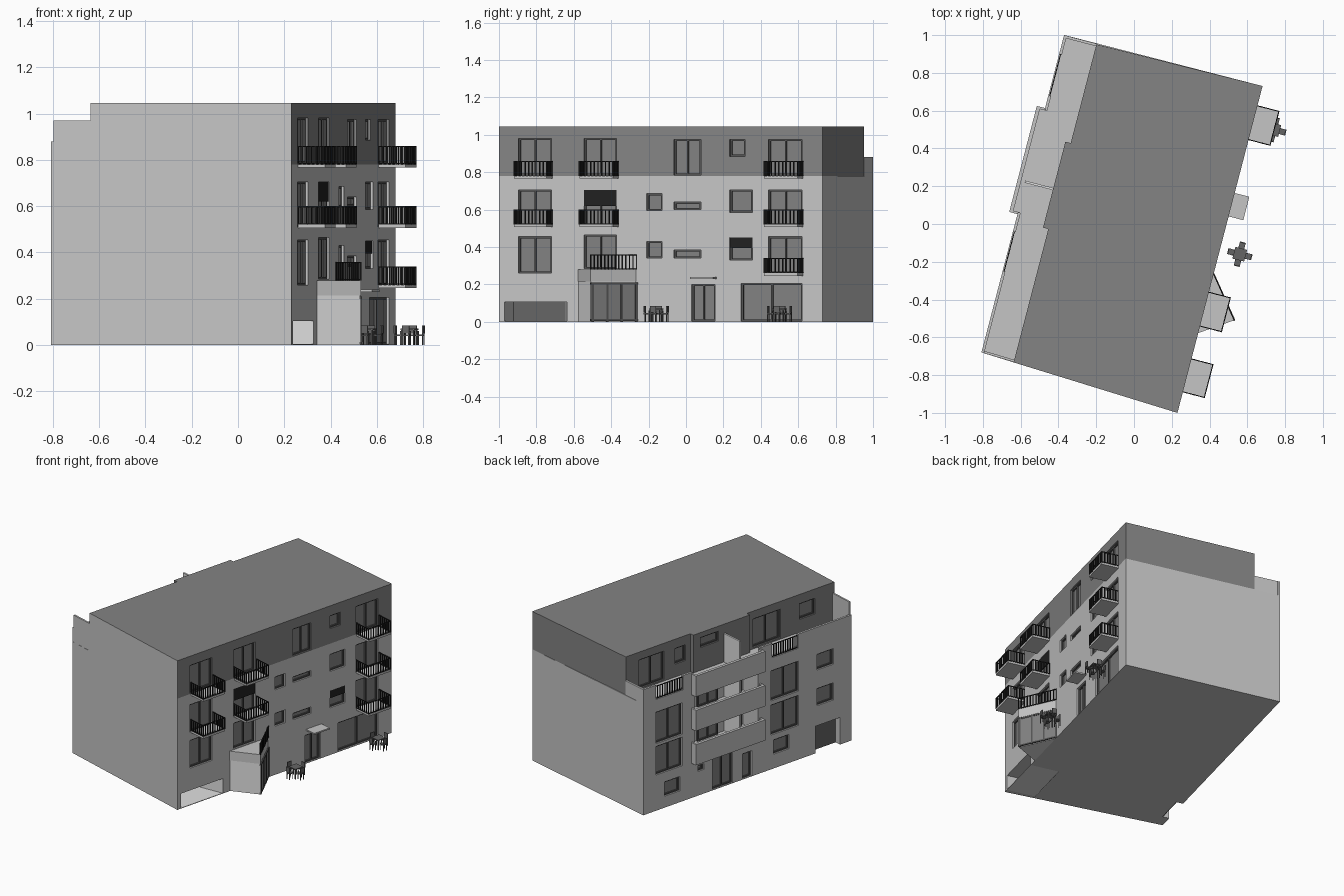
import bpy, bmesh, math
from mathutils import Matrix, Vector

if "Cube" in bpy.data.objects:
    bpy.data.objects.remove(bpy.data.objects["Cube"])

# Building frame: local x = outward from the east facade, local y = along it
FRAME = Matrix.Translation((0.23, -1.0, 0)) @ Matrix.Rotation(math.radians(-14.6), 4, 'Z')
WEST, SETBACK, BAY = -1.085, -0.907, -0.936


def material(name, v):
    m = bpy.data.materials.new(name)
    m.use_nodes = True
    m.diffuse_color = (v, v, v, 1)
    m.node_tree.nodes["Principled BSDF"].inputs["Base Color"].default_value = (v, v, v, 1)
    return m


LIGHT = material("light render", 0.56)
DARK = material("grey render", 0.23)
WHITE = material("white plaster", 0.75)
GLASS = material("window glass", 0.22)
FRAMES = material("window frame", 0.09)
BLACK = material("black metal", 0.015)
DOOR = material("garage door", 0.13)

parts = {}


def get_part(name, mat):
    if name not in parts:
        parts[name] = (bmesh.new(), mat)
    return parts[name][0]


def box(name, mat, x, y, z):
    size = Vector((x[1] - x[0], y[1] - y[0], z[1] - z[0]))
    mid = Vector((sum(x), sum(y), sum(z))) / 2
    bmesh.ops.create_cube(get_part(name, mat), size=1,
                          matrix=Matrix.Translation(mid) @ Matrix.Diagonal((*size, 1)))


def wall(name, mat, p, q, z, thick):
    """Upright slab between two plan points."""
    p, q = Vector(p), Vector(q)
    d, mid = q - p, (p + q) / 2
    m = Matrix.Translation((mid.x, mid.y, sum(z) / 2)) @ Matrix.Rotation(math.atan2(d.y, d.x), 4, 'Z')
    bmesh.ops.create_cube(get_part(name, mat), size=1,
                          matrix=m @ Matrix.Diagonal((d.length, thick, z[1] - z[0], 1)))


def prism(name, mat, plan, z):
    bm = get_part(name, mat)
    base = bm.faces.new([bm.verts.new((*p, z[0])) for p in plan])
    top = bmesh.ops.extrude_face_region(bm, geom=[base])["geom"]
    bmesh.ops.translate(bm, vec=(0, 0, z[1] - z[0]),
                        verts=[v for v in top if isinstance(v, bmesh.types.BMVert)])
    bmesh.ops.recalc_face_normals(bm, faces=bm.faces)


def railing(name, p, q, z, height=0.08):
    p, q = Vector(p), Vector(q)
    n = max(2, round((q - p).length / 0.02))
    for i in range(n + 1):
        c = p.lerp(q, i / n)
        box(name, BLACK, (c.x - .003, c.x + .003), (c.y - .003, c.y + .003), (z, z + height))
    for h in (.006, height):
        wall(name, BLACK, p, q, (z + h - .005, z + h), .005)


def window(name, plane, side, y, z, panes=1, depth=.025, cut=True, blind=0):
    """Recessed opening with frame, mullions, glass and optional blind."""
    def span(a, b):
        return tuple(sorted((plane - side * a, plane - side * b)))
    if cut:
        box("cutter", GLASS, span(depth, -.03), y, z)
    f = .009
    box(name + "_glass", GLASS, span(depth, depth - .004), y, z)
    bar = span(depth, depth - .014)
    for zz in ((z[0], z[0] + f), (z[1] - f, z[1])):
        box(name + "_frames", FRAMES, bar, y, zz)
    for i in range(panes + 1):
        c = y[0] + f / 2 + (y[1] - y[0] - f) * i / panes
        box(name + "_frames", FRAMES, bar, (c - f / 2, c + f / 2), z)
    if blind:
        box(name + "_blinds", BLACK, span(.01, .004), y, (z[1] - blind, z[1]))


# Main volumes
prism("lower_walls", LIGHT, [(0, 0), (0, 1.788), (WEST, 1.785), (WEST, .048)], (0, .78))
prism("top_floor", DARK, [(0, 0), (0, 1.788), (SETBACK, 1.78), (SETBACK, 1.24), (BAY, 1.24),
                          (BAY, .77), (SETBACK, .77), (SETBACK, .04)], (.78, 1.045))
for face in parts["top_floor"][0].faces:      # front gable stays light
    if face.normal.y < -.95 and face.calc_center_median().y < .1:
        face.material_index = 1

# East facade windows
for y, rows in {
    (.107, .29): ((.785, .98, 2, 0), (.51, .705, 2, 0), (.26, .455, 2, 0)),
    (.47, .65): ((.785, .98, 2, 0), (.51, .705, 2, .085), (.285, .465, 2, 0)),
    (.816, .9): ((.595, .685, 1, 0), (.34, .43, 1, 0)),
    (.966, 1.115): ((.785, .975, 2, 0), (.6, .64, 1, 0), (.34, .385, 1, 0)),
    (1.275, 1.36): ((.885, .975, 1, 0),),
    (1.275, 1.4): ((.585, .705, 1, 0), (.33, .45, 1, .055)),
    (1.488, 1.674): ((.785, .975, 2, 0), (.51, .705, 2, 0), (.26, .455, 2, 0)),
    (1.065, 1.193): ((.004, .2, 2, 0),),
    (1.338, 1.674): ((.004, .205, 2, 0),),
}.items():
    for z0, z1, panes, blind in rows:
        window("east", 0, 1, y, (z0, z1), panes, blind=blind)

# West facade windows
for y, rows in {
    (1.46, 1.68): ((.47, .69, 2), (.25, .45, 2)),
    (1.48, 1.61): ((.08, .18, 1),),
    (1.28, 1.33): ((.17, .21, 1),),
    (1.04, 1.21): ((.004, .22, 2),),
    (.88, .96): ((.004, .18, 1),),
    (.49, .72): ((.48, .69, 2), (.24, .45, 2)),
    (.57, .7): ((.1, .2, 1),),
    (.2, .335): ((.58, .69, 1), (.33, .45, 1)),
}.items():
    for z0, z1, panes in rows:
        window("west", WEST, -1, y, (z0, z1), panes)
for y, z, panes in (((1.46, 1.67), (.79, .99), 2), ((1.28, 1.37), (.87, .98), 1),
                    ((.49, .72), (.79, .99), 2), ((.2, .33), (.87, .98), 1)):
    window("west_top", SETBACK, -1, y, z, panes)
window("west_top", BAY, -1, (1.03, 1.18), (.94, 1.01))

# West garage
box("cutter", GLASS, (WEST - .03, WEST + .05), (.145, .35), (-.02, .19))
box("west_garage_door", DOOR, (WEST + .044, WEST + .05), (.145, .35), (0, .19))

# East ramp opening with splayed white jamb
box("cutter", GLASS, (-.2, .03), (.03, .38), (-.02, .105))
box("ramp_floor", WHITE, (-.2, 0), (.03, .38), (0, .004))
box("ramp_door", DOOR, (-.2, -.195), (.03, .38), (0, .105))
wall("ramp_jamb", WHITE, (-.002, .378), (-.19, .32), (0, .105), .005)

# Loggia recess, slabs, bands and partition
box("cutter", GLASS, (WEST - .1, BAY - .004), (.83, 1.36), (.3, .8))
for z in (.3, .54, .78):
    box("loggia_slabs", LIGHT, (-1.115, BAY), (.815, 1.375), (z - .03, z))
    box("loggia_bands", LIGHT, (-1.13, -1.11), (.805, 1.385), (z - .055, z + .09))
    for y in (.805, 1.373):
        box("loggia_bands", LIGHT, (-1.115, WEST + .01), (y, y + .012), (z - .055, z + .09))
    if z < .7:
        for y in ((.85, .95), (1.05, 1.22)):
            window("loggia", BAY - .004, -1, y, (z, z + .19), 2, depth=0, cut=False)
box("loggia_partition", WHITE, (-1.09, BAY + .002), (.975, .987), (.3, .98))

# Roof terrace parapets and railings
for a, b in ((.048, .494), (.71, .815), (1.375, 1.455), (1.68, 1.785)):
    box("terrace_parapet", LIGHT, (WEST, WEST + .015), (a, b), (.775, .88))
box("terrace_parapet", LIGHT, (WEST, SETBACK), (1.77, 1.784), (.775, .88))
wall("terrace_end_wall", LIGHT, (WEST + .012, .054), (SETBACK, .048), (.775, .97), .012)
for a, b in ((.494, .71), (1.455, 1.68)):
    railing("terrace_railing", (WEST + .008, a), (WEST + .008, b), .78, .09)

# East balconies
for y, floors in (((.115, .295), (.78, .52)), ((.475, .66), (.78, .52)), ((1.495, 1.68), (.78, .52, .26))):
    a, b = y
    for z in floors:
        box("balcony_slabs", LIGHT, (0, .12), y, (z - .014, z))
        for p, q in (((0, a), (.117, a)), ((.117, a), (.117, b)), ((.117, b), (0, b))):
            railing("balcony_railings", p, q, z)

# Triangular entrance porch
TIP, NEAR, FAR = Vector((.167, .55)), Vector((-.01, .43)), Vector((-.01, .77))
prism("porch_walls", WHITE, [NEAR + Vector((0, .004)), TIP - Vector((.004, 0)), FAR - Vector((0, .004))], (0, .215))
prism("porch_roof", LIGHT, [NEAR, TIP, FAR], (.215, .28))
wall("porch_glass", GLASS, TIP, FAR, (.01, .205), .006)
for i in range(4):
    c, step = TIP.lerp(FAR, .02 + .3 * i), (FAR - TIP) * .04
    wall("porch_frames", FRAMES, c, c + step, (0, .21), .012)
for z in (.004, .2):
    wall("porch_frames", FRAMES, TIP, FAR, (z, z + .01), .012)
railing("porch_railing", TIP, (0, .76), .28)

# Door canopy
box("door_canopy", LIGHT, (0, .08), (1.075, 1.203), (.23, .24))

# Outdoor tables with four chairs each
inv = FRAME.inverted()
for place in ((.56, -.16, 0), (.74, .5, 0)):
    c = inv @ Vector(place)

    def piece(dx, dy, w, h, z):
        box("table_sets", DOOR, (c.x + dx - w, c.x + dx + w), (c.y + dy - h, c.y + dy + h), z)
    piece(0, 0, .032, .032, (.066, .072))
    for sx in (-1, 1):
        for sy in (-1, 1):
            piece(.026 * sx, .026 * sy, .003, .003, (0, .068))
    for i in range(4):
        dx, dy = round(math.cos(i * math.pi / 2)), round(math.sin(i * math.pi / 2))
        piece(.048 * dx, .048 * dy, .016, .016, (.04, .046))
        piece(.063 * dx, .063 * dy, .003 if dx else .016, .003 if dy else .016, (.05, .085))
        for s in (-1, 1):
            for r in (.036, .062):
                piece(r * dx + .013 * s * abs(dy), r * dy + .013 * s * abs(dx), .002, .002, (0, .06))

# Turn the collected parts into objects
objects = {}
for name, (bm, mat) in parts.items():
    mesh = bpy.data.meshes.new(name)
    bm.to_mesh(mesh)
    bm.free()
    mesh.materials.append(mat)
    obj = bpy.data.objects.new(name, mesh)
    obj.matrix_world = FRAME
    bpy.context.scene.collection.objects.link(obj)
    objects[name] = obj
objects["top_floor"].data.materials.append(LIGHT)

# Cut the openings, then discard the cutter
cutter = objects["cutter"]
cutter.data.materials.clear()
cutter.hide_render = True
for name in ("lower_walls", "top_floor"):
    mod = objects[name].modifiers.new("openings", 'BOOLEAN')
    mod.operation, mod.solver, mod.object = 'DIFFERENCE', 'EXACT', cutter
bpy.context.view_layer.update()
graph = bpy.context.evaluated_depsgraph_get()
for name in ("lower_walls", "top_floor"):
    obj = objects[name]
    mesh = bpy.data.meshes.new_from_object(obj.evaluated_get(graph))
    obj.modifiers.clear()
    obj.data = mesh
bpy.data.objects.remove(cutter)
